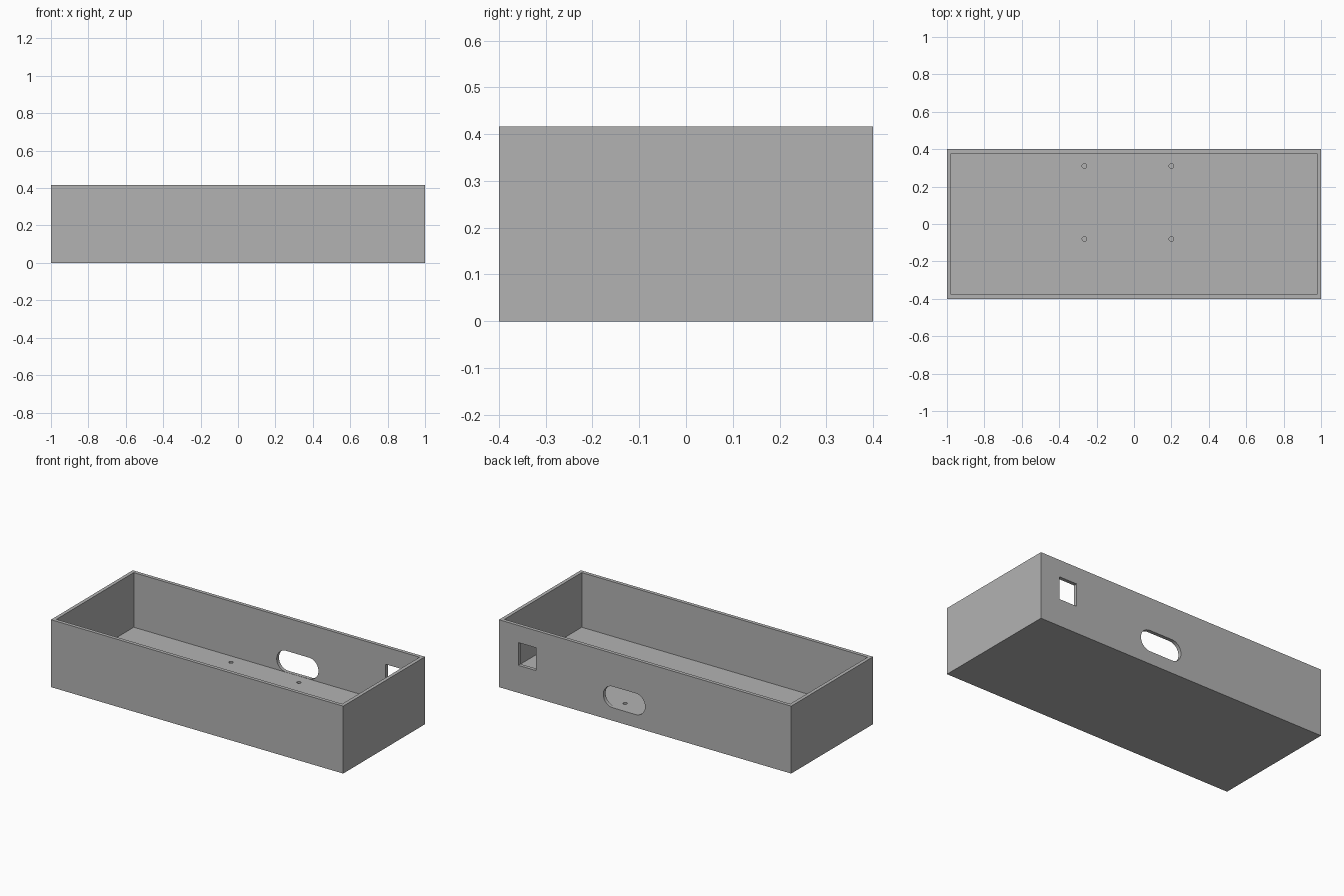
import bpy
import bmesh
from mathutils import Matrix, Vector

if "Cube" in bpy.data.objects:
    bpy.data.objects.remove(bpy.data.objects["Cube"], do_unlink=True)

LENGTH, WIDTH, HEIGHT = 2.0, 0.8, 0.417
WALL, FLOOR = 0.022, 0.079

grey = bpy.data.materials.new("plain grey")
grey.use_nodes = True
colour = (0.45, 0.45, 0.45, 1)
grey.diffuse_color = colour
grey.node_tree.nodes["Principled BSDF"].inputs["Base Color"].default_value = colour


def finish(name, bm):
    mesh = bpy.data.meshes.new(name)
    bm.to_mesh(mesh)
    bm.free()
    mesh.materials.append(grey)
    obj = bpy.data.objects.new(name, mesh)
    bpy.context.collection.objects.link(obj)
    return obj


def block(name, low, high):
    low, high = Vector(low), Vector(high)
    bm = bmesh.new()
    place = Matrix.Translation((low + high) / 2) @ Matrix.Diagonal((*(high - low), 1))
    bmesh.ops.create_cube(bm, size=1, matrix=place)
    return finish(name, bm)


def slot(name, x, z, radius, spread):
    # Rounded slot: stretch a cylinder sideways, then lay it along y
    bm = bmesh.new()
    bmesh.ops.create_cone(bm, cap_ends=True, segments=50, radius1=radius,
                          radius2=radius, depth=0.1)
    for v in bm.verts:
        v.co.x += spread if v.co.x > 0 else -spread
    bm.transform(Matrix.Translation((x, WIDTH / 2, z)) @ Matrix.Rotation(1.570796, 4, "X"))
    return finish(name, bm)


def pin(name, x, y, radius, depth):
    bm = bmesh.new()
    bmesh.ops.create_cone(bm, cap_ends=True, segments=24, radius1=radius,
                          radius2=radius, depth=2 * depth,
                          matrix=Matrix.Translation((x, y, FLOOR)))
    return finish(name, bm)


# Open tray
half_x, half_y = LENGTH / 2, WIDTH / 2
tray = block("tray", (-half_x, -half_y, 0), (half_x, half_y, HEIGHT))

cutters = [
    # Inside of the tray
    block("cavity_cutter", (WALL - half_x, WALL - half_y, FLOOR),
          (half_x - WALL, half_y - WALL, HEIGHT + 0.1)),
    # Openings in the back wall
    block("square_port_cutter", (0.745, half_y - 0.05, 0.17), (0.867, half_y + 0.05, 0.311)),
    slot("round_slot_cutter", 0.143, 0.146, 0.066, 0.077),
]
# Blind screw holes in the floor
for x in (-0.265, 0.2):
    for y in (-0.08, 0.31):
        cutters.append(pin("screw_hole_cutter", x, y, 0.0125, 0.06))

for cutter in cutters:
    cutter.hide_render = True
    cutter.hide_set(True)
    cut = tray.modifiers.new(cutter.name, "BOOLEAN")
    cut.operation = "DIFFERENCE"
    cut.solver = "EXACT"
    cut.object = cutter
